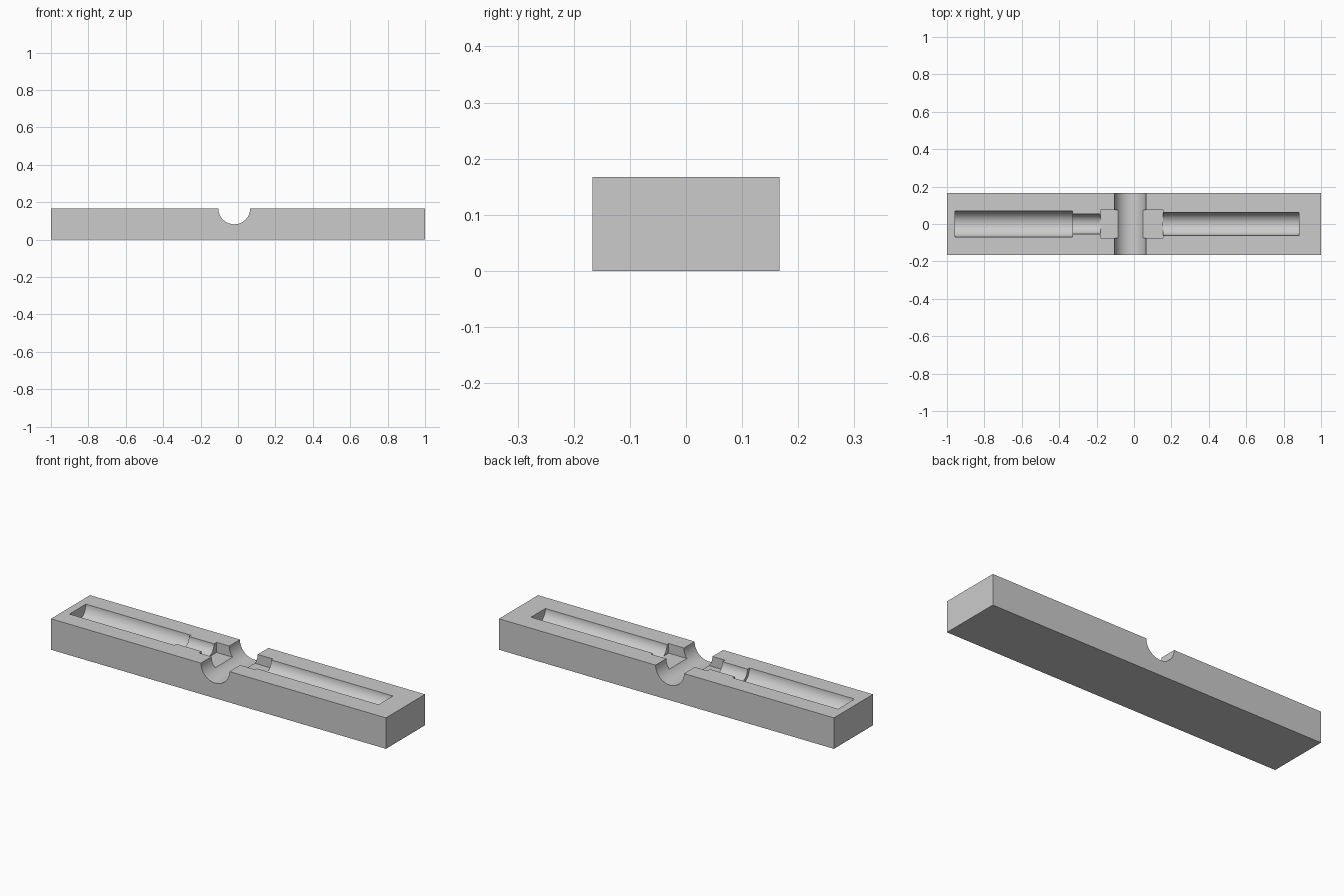
import bpy
import math

if "Cube" in bpy.data.objects:
    bpy.data.objects.remove(bpy.data.objects["Cube"], do_unlink=True)

LENGTH, WIDTH, HEIGHT = 2.0, 0.333, 0.167

grey = bpy.data.materials.new("plain_grey")
grey.use_nodes = True
colour = (0.6, 0.6, 0.6, 1)
grey.diffuse_color = colour
grey.node_tree.nodes["Principled BSDF"].inputs["Base Color"].default_value = colour


def box(name, x0, x1, width, z0, z1):
    bpy.ops.mesh.primitive_cube_add(size=1, location=((x0 + x1) / 2, 0, (z0 + z1) / 2))
    ob = bpy.context.object
    ob.name = name
    ob.scale = (x1 - x0, width, z1 - z0)
    bpy.ops.object.transform_apply(location=False, rotation=False, scale=True)
    ob.data.materials.append(grey)
    return ob


def rod(name, x, radius, length, rotation):
    bpy.ops.mesh.primitive_cylinder_add(vertices=64, radius=radius, depth=length,
                                        location=(x, 0, HEIGHT), rotation=rotation)
    ob = bpy.context.object
    ob.name = name
    ob.data.materials.append(grey)
    return ob


def groove(name, x0, x1, radius):
    return rod(name, (x0 + x1) / 2, radius, x1 - x0, (0, math.pi / 2, 0))


# Solid block
block = box("mould_block", -LENGTH / 2, LENGTH / 2, WIDTH, 0, HEIGHT)

# Cutters: cross channel, end pockets and lengthwise half-round grooves
cutters = [
    rod("cross_channel", -0.02, 0.085, 0.6, (math.pi / 2, 0, 0)),
    box("right_pocket", -0.18, -0.03, 0.15, HEIGHT - 0.055, HEIGHT + 0.1),
    box("left_pocket", 0.0, 0.156, 0.15, HEIGHT - 0.052, HEIGHT + 0.1),
    groove("right_wide_groove", -0.957, -0.33, 0.07),
    groove("right_narrow_groove", -0.34, -0.178, 0.053),
    groove("left_groove", 0.154, 0.882, 0.061),
]
for cutter in cutters:
    mod = block.modifiers.new(cutter.name, 'BOOLEAN')
    mod.operation = 'DIFFERENCE'
    mod.solver = 'EXACT'
    mod.object = cutter

# Apply the cuts and drop the cutters
bpy.ops.object.select_all(action='DESELECT')
block.select_set(True)
bpy.context.view_layer.objects.active = block
for cutter in cutters:
    bpy.ops.object.modifier_apply(modifier=cutter.name)
    bpy.data.objects.remove(cutter, do_unlink=True)
bpy.ops.object.shade_smooth_by_angle(angle=math.radians(30))
